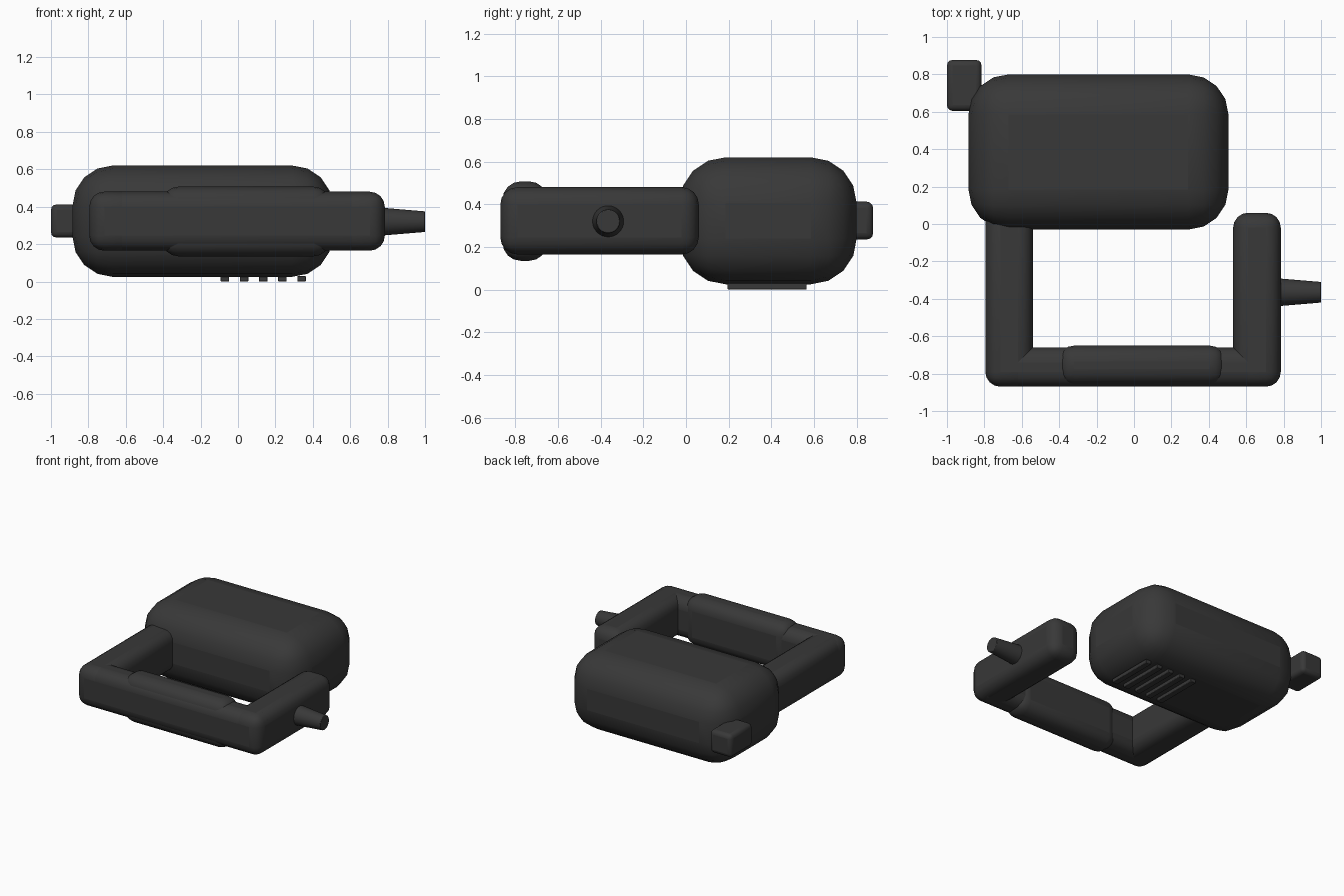
import bpy
from mathutils import Vector
from math import pi, radians

cube = bpy.data.objects.get("Cube")
if cube:
    bpy.data.objects.remove(cube, do_unlink=True)

COLOUR = (0.04, 0.04, 0.04, 1)
charcoal = bpy.data.materials.new("charcoal_plastic")
charcoal.use_nodes = True
charcoal.diffuse_color = COLOUR
charcoal.node_tree.nodes["Principled BSDF"].inputs["Base Color"].default_value = COLOUR


def finish(obj, name, radius, segments):
    """Name, colour, round and smooth a part."""
    obj.name = name
    obj.data.materials.append(charcoal)
    bpy.ops.object.transform_apply(location=False, rotation=True, scale=True)
    if radius:
        bevel = obj.modifiers.new("rounding", 'BEVEL')
        bevel.width = radius
        bevel.segments = segments
        bevel.limit_method = 'ANGLE'
    bpy.ops.object.shade_smooth_by_angle(angle=radians(35))
    return obj


def box(name, low, high, radius=0, segments=4):
    """Rounded box between two opposite corners."""
    low, high = Vector(low), Vector(high)
    bpy.ops.mesh.primitive_cube_add(size=1, location=(low + high) / 2)
    obj = bpy.context.object
    obj.scale = high - low
    return finish(obj, name, radius, segments)


# Main housing
box("main_body", (-0.885, -0.03, 0.025), (0.505, 0.80, 0.62), 0.215, 4)

# Open frame: two arms and a crossbar
box("right_arm", (-0.795, -0.87, 0.165), (-0.54, 0.10, 0.48), 0.08)
box("left_arm", (0.53, -0.87, 0.165), (0.785, 0.06, 0.48), 0.08)
box("front_bar", (-0.795, -0.87, 0.165), (0.785, -0.66, 0.48), 0.08)

# Padded grip around the crossbar
box("grip", (-0.405, -0.86, 0.135), (0.49, -0.65, 0.507), 0.085)

# Small block on the rear corner
box("rear_block", (-1.0, 0.605, 0.235), (-0.815, 0.877, 0.412), 0.03, 3)

# Tapered nozzle on the left arm
bpy.ops.mesh.primitive_cone_add(vertices=32, radius1=0.076, radius2=0.055, depth=0.25,
                                location=(0.875, -0.365, 0.32), rotation=(0, pi / 2, 0))
finish(bpy.context.object, "nozzle", 0.004, 2)

# Vent slats under the body
for i in range(5):
    x = -0.07 + i * 0.1025
    box(f"vent_slat_{i + 1}", (x - 0.023, 0.195, 0), (x + 0.023, 0.565, 0.03), 0.004, 2)
